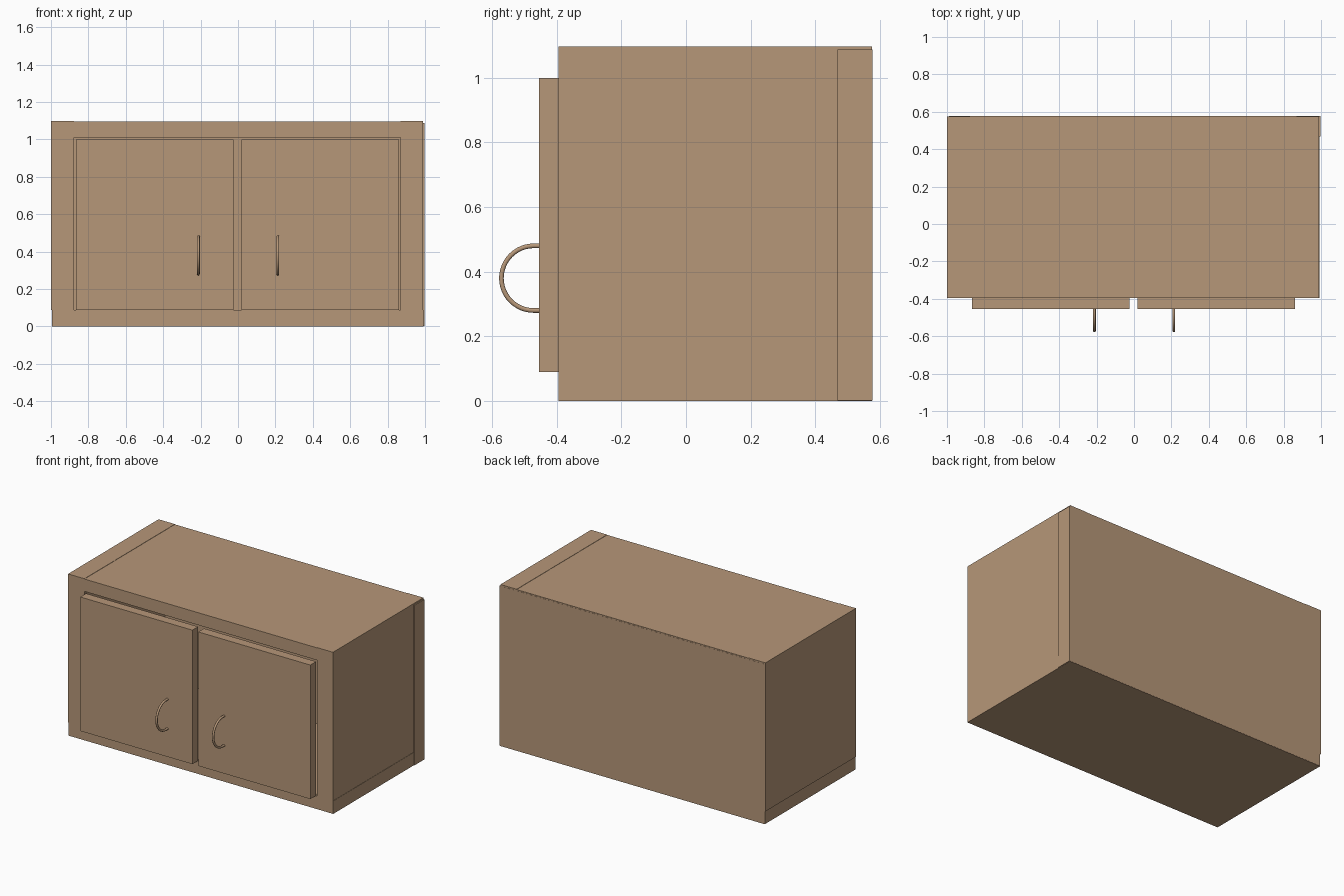
import bpy, math

if "Cube" in bpy.data.objects:
    bpy.data.objects.remove(bpy.data.objects["Cube"])

wood = bpy.data.materials.new("light_brown_wood")
wood.diffuse_color = (0.47, 0.31, 0.19, 1)
wood.use_nodes = True
wood.node_tree.nodes["Principled BSDF"].inputs["Base Color"].default_value = wood.diffuse_color


def box(name, x, y, z):
    """Box from (min, max) pairs on each axis."""
    verts = [(i, j, k) for i in x for j in y for k in z]
    faces = [(0, 1, 3, 2), (4, 6, 7, 5), (0, 4, 5, 1), (2, 3, 7, 6), (0, 2, 6, 4), (1, 5, 7, 3)]
    mesh = bpy.data.meshes.new(name)
    mesh.from_pydata(verts, [], faces)
    mesh.materials.append(wood)
    obj = bpy.data.objects.new(name, mesh)
    bpy.context.collection.objects.link(obj)
    return obj


def handle(name, x):
    """Round bar bent into a half ring, with short straight ends into the door."""
    arc = [(-0.471 - 0.1 * math.cos(a), 0.38 + 0.1 * math.sin(a))
           for a in (math.radians(-90 + 180 * i / 24) for i in range(25))]
    path = [(-0.452, 0.28)] + arc + [(-0.452, 0.48)]
    curve = bpy.data.curves.new(name, 'CURVE')
    curve.dimensions = '3D'
    curve.bevel_depth = 0.0075
    curve.bevel_resolution = 3
    curve.use_fill_caps = True
    spline = curve.splines.new('POLY')
    spline.points.add(len(path) - 1)
    for point, (y, z) in zip(spline.points, path):
        point.co = (x, y, z, 1)
    curve.materials.append(wood)
    obj = bpy.data.objects.new(name, curve)
    bpy.context.collection.objects.link(obj)
    # turn the curve into a smooth mesh
    bpy.ops.object.select_all(action='DESELECT')
    obj.select_set(True)
    bpy.context.view_layer.objects.active = obj
    bpy.ops.object.convert(target='MESH')
    bpy.ops.object.shade_smooth_by_angle(angle=math.radians(40))


# Carcass: open box behind the doors
depth = (-0.395, 0.576)
box("left_side", (-1.0, -0.877), depth, (0.088, 1.097))
box("right_side", (0.869, 0.99), depth, (0.088, 1.097))
box("top_panel", (-0.877, 0.869), depth, (1.011, 1.095))
box("base", (-0.995, 0.992), depth, (0.0, 0.088))
box("back_panel", (-0.99, 0.997), (0.469, 0.577), (0.001, 1.087))

# Doors and their handles
for side, x0, x1, hx in (("left", -0.866, -0.024, -0.212), ("right", 0.02, 0.862, 0.213)):
    box(side + "_door", (x0, x1), (-0.455, -0.393), (0.089, 0.999))
    handle(side + "_handle", hx)
